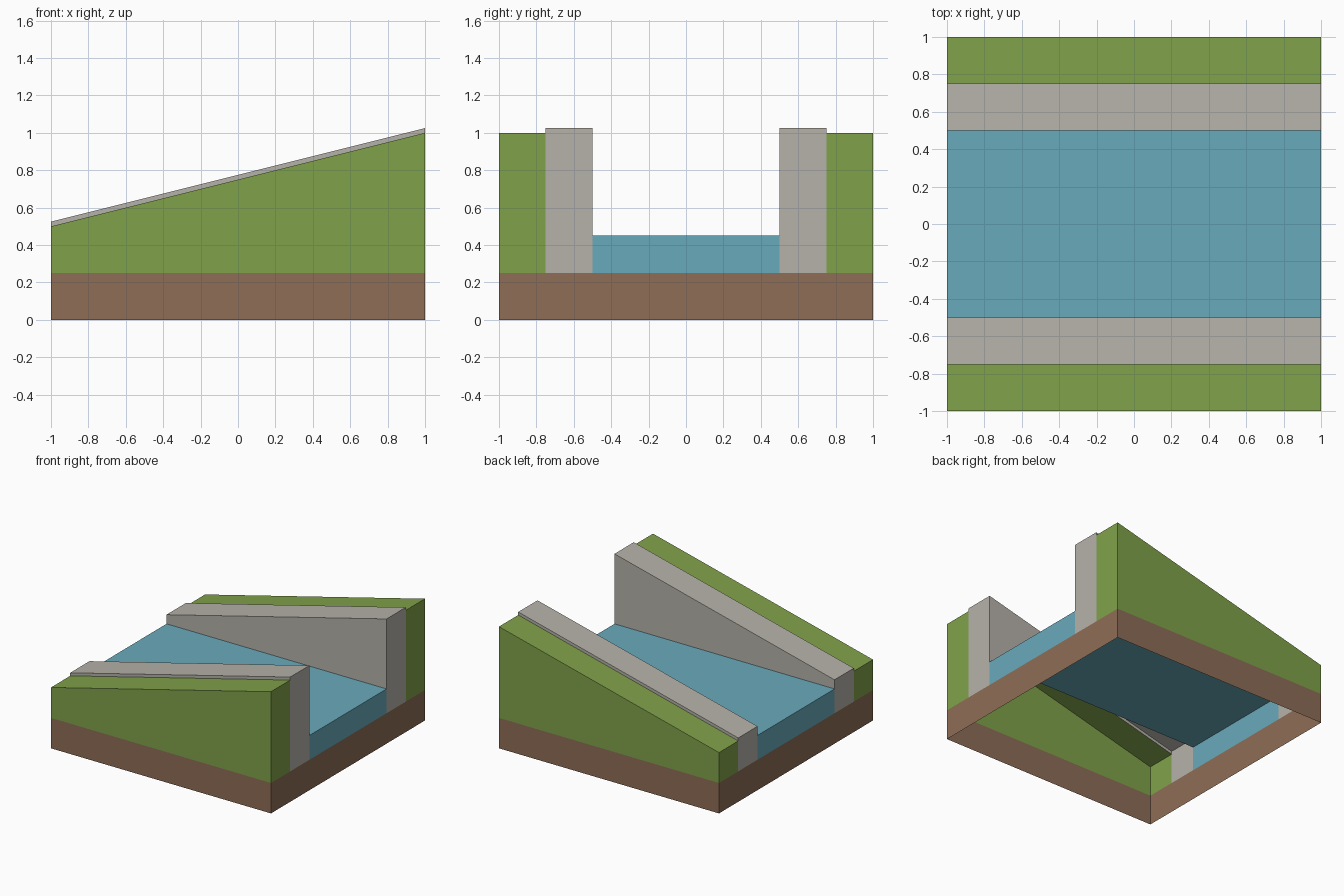
import bpy
from mathutils import Vector

if "Cube" in bpy.data.objects:
    bpy.data.objects.remove(bpy.data.objects["Cube"])


def material(name, rgb):
    m = bpy.data.materials.new(name)
    lin = [(c / 255 / 12.92) if c < 10 else ((c / 255 + 0.055) / 1.055) ** 2.4 for c in rgb]
    m.diffuse_color = (*lin, 1)
    m.use_nodes = True
    m.node_tree.nodes["Principled BSDF"].inputs["Base Color"].default_value = m.diffuse_color
    return m


EARTH = material("earth_brown", (141, 109, 86))
GRASS = material("grass_green", (128, 162, 74))
STONE = material("stone_grey", (182, 178, 170))
WATER = material("water_blue", (105, 170, 187))

FLOOR = 0.25   # top of the earth skirt
LEVEL = 0.45   # water surface


def slope(x, lift=0.0):
    return 0.75 + 0.25 * x + lift


def shell(name, mat, faces):
    """Open shell from (outward direction, corners) pairs; each face is turned outward."""
    verts, polys, index = [], [], {}
    for out, pts in faces:
        p = [Vector(c) for c in pts]
        if (p[1] - p[0]).cross(p[2] - p[0]).dot(Vector(out)) < 0:
            pts = pts[::-1]
        poly = []
        for c in pts:
            if c not in index:
                index[c] = len(verts)
                verts.append(c)
            poly.append(index[c])
        polys.append(poly)
    mesh = bpy.data.meshes.new(name)
    mesh.from_pydata(verts, [], polys)
    mesh.materials.append(mat)
    obj = bpy.data.objects.new(name, mesh)
    bpy.context.collection.objects.link(obj)
    return obj


def end_face(x, y0, y1, z0, z1):
    return (x, 0, 0), [(x, y0, z0), (x, y1, z0), (x, y1, z1), (x, y0, z1)]


def side_face(y, out, low, high):
    """Lengthwise upright face; low and high give the height at each x."""
    return (0, out, 0), [(-1, y, low(-1)), (1, y, low(1)), (1, y, high(1)), (-1, y, high(-1))]


def top_face(y0, y1, height):
    return (0, 0, 1), [(-1, y0, height(-1)), (1, y0, height(1)),
                       (1, y1, height(1)), (-1, y1, height(-1))]


def at(z):
    return lambda x: z


def capstone(x):
    return slope(x, 0.025)


# Earth skirt, open underneath
shell("earth_base", EARTH,
      [end_face(x, -1, 1, 0, FLOOR) for x in (-1, 1)]
      + [side_face(y, y, at(0), at(FLOOR)) for y in (-1, 1)])

# Water channel
shell("water", WATER,
      [end_face(x, -0.5, 0.5, FLOOR, LEVEL) for x in (-1, 1)]
      + [top_face(-0.5, 0.5, at(LEVEL))])

for s, side in ((-1, "front"), (1, "back")):
    # Sloping grass bank
    shell(side + "_grass_bank", GRASS,
          [end_face(x, s, 0.75 * s, FLOOR, slope(x)) for x in (-1, 1)]
          + [side_face(s, s, at(FLOOR), slope), top_face(s, 0.75 * s, slope)])
    # Stone retaining wall, slightly proud of the grass
    shell(side + "_stone_wall", STONE,
          [end_face(x, 0.75 * s, 0.5 * s, FLOOR, capstone(x)) for x in (-1, 1)]
          + [side_face(0.75 * s, s, slope, capstone),
             side_face(0.5 * s, -s, at(LEVEL), capstone),
             top_face(0.75 * s, 0.5 * s, capstone)])
